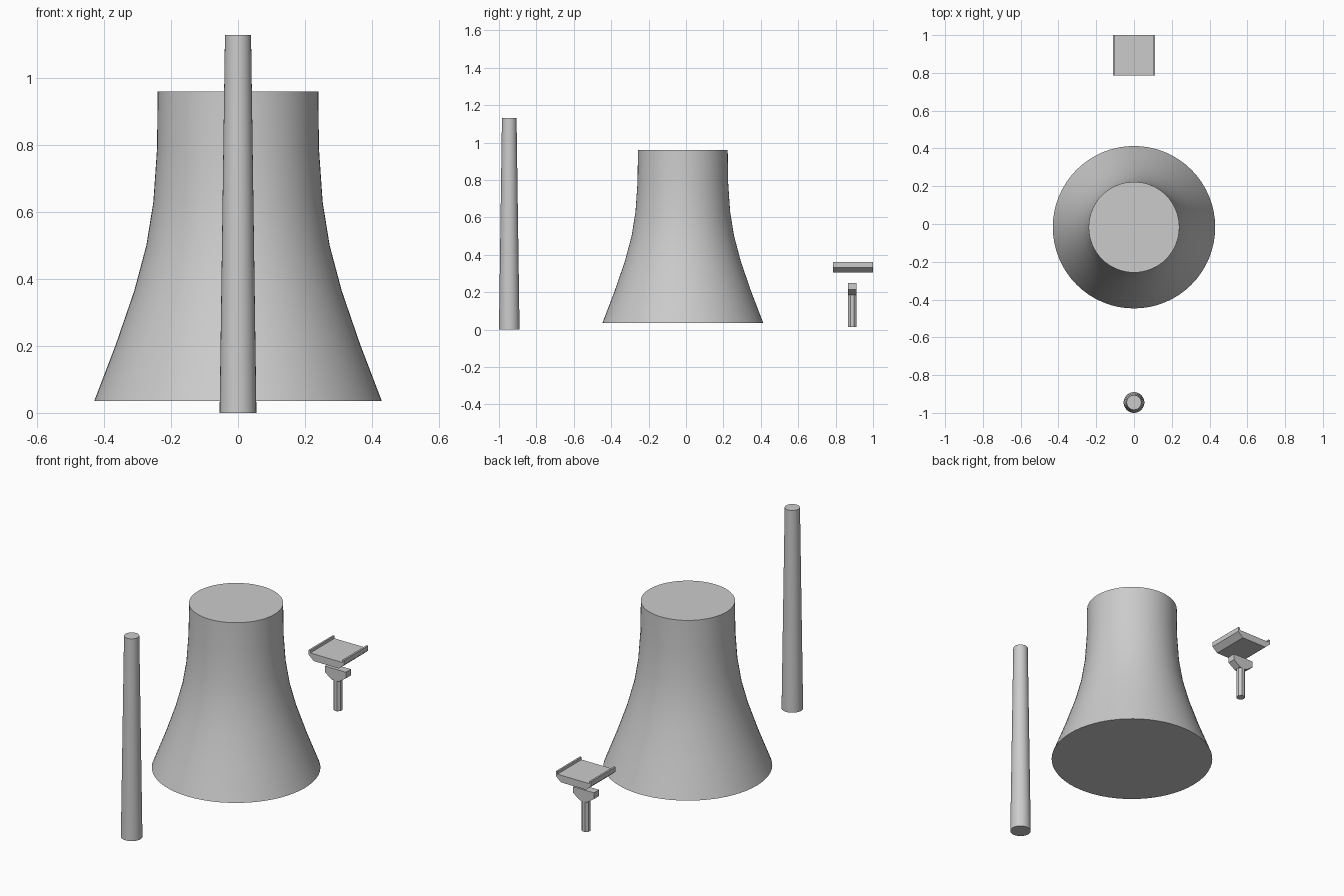
import bpy, bmesh, math

if "Cube" in bpy.data.objects:
    bpy.data.objects.remove(bpy.data.objects["Cube"])


def finish(name, bm, smooth=False):
    bmesh.ops.recalc_face_normals(bm, faces=bm.faces)
    mesh = bpy.data.meshes.new(name)
    bm.to_mesh(mesh)
    bm.free()
    ob = bpy.data.objects.new(name, mesh)
    bpy.context.collection.objects.link(ob)
    if smooth:
        bpy.ops.object.select_all(action='DESELECT')
        ob.select_set(True)
        bpy.context.view_layer.objects.active = ob
        bpy.ops.object.shade_smooth_by_angle(angle=math.radians(35))
    return ob


def lathe(name, profile, y, sides, smooth=True, turn=0.0):
    """Closed solid of revolution from (radius, z) points."""
    bm = bmesh.new()
    rings = []
    for r, z in profile:
        angles = [2 * math.pi * i / sides + turn for i in range(sides)]
        rings.append([bm.verts.new((r * math.cos(a), y + r * math.sin(a), z)) for a in angles])
    for low, high in zip(rings, rings[1:]):
        for i in range(sides):
            j = (i + 1) % sides
            bm.faces.new((low[i], low[j], high[j], high[i]))
    bm.faces.new(rings[0][::-1])
    bm.faces.new(rings[-1])
    return finish(name, bm, smooth)


def extrude_y(name, half, y0, y1):
    """Mirror a right-hand (x, z) outline about x = 0 and extrude it along y."""
    outline = half + [(-x, z) for x, z in reversed(half)]
    bm = bmesh.new()
    face = bm.faces.new([bm.verts.new((x, y0, z)) for x, z in outline])
    out = bmesh.ops.extrude_face_region(bm, geom=[face])
    verts = [v for v in out['geom'] if isinstance(v, bmesh.types.BMVert)]
    bmesh.ops.translate(bm, verts=verts, vec=(0, y1 - y0, 0))
    return finish(name, bm)


# Tall tapered chimney
lathe("chimney", [(0.055, 0), (0.039, 1.13)], -0.945, 32)

# Flared cooling tower
lathe("cooling_tower",
      [(0.43, 0.035), (0.365, 0.205), (0.31, 0.365), (0.274, 0.50),
       (0.253, 0.63), (0.242, 0.79), (0.24, 0.96)], -0.017, 64)

# Road deck with bevelled underside and edge kerbs
extrude_y("bridge_deck",
          [(0.078, 0.305), (0.11, 0.333), (0.11, 0.36), (0.1, 0.36), (0.1, 0.345)],
          0.785, 1.0)

# Pier: octagonal column under a hammerhead cap
py, hw = 0.888, 0.0225
lathe("pier_column", [(hw / math.cos(math.pi / 8), 0.015), (hw / math.cos(math.pi / 8), 0.19)],
      py, 8, smooth=False, turn=math.pi / 8)
extrude_y("pier_cap", [(0.0225, 0.185), (0.065, 0.215), (0.065, 0.25)], py - hw, py + hw)
